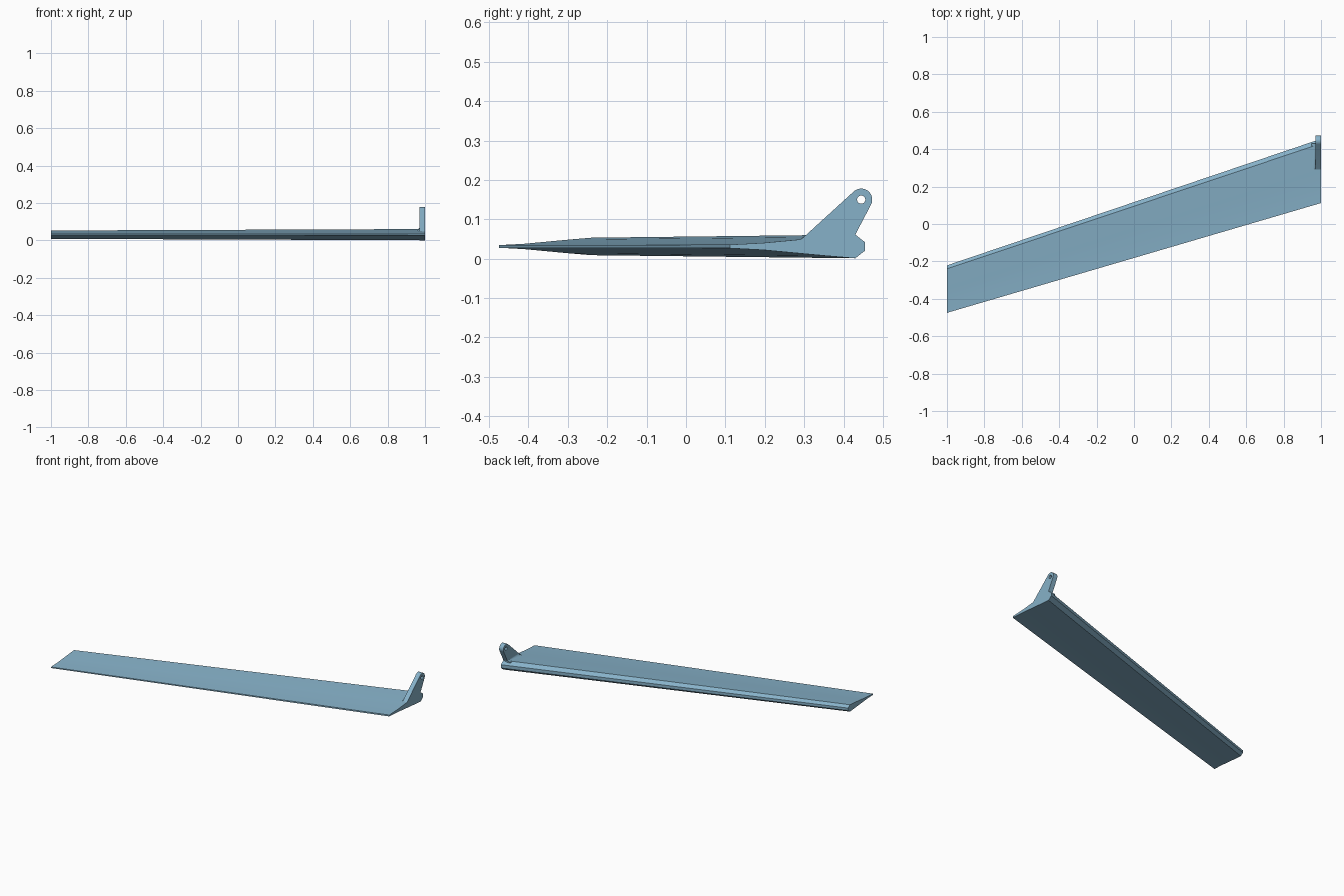
import bpy, bmesh, math

if "Cube" in bpy.data.objects:
    bpy.data.objects.remove(bpy.data.objects["Cube"])

paint = bpy.data.materials.new("steel_blue")
paint.diffuse_color = (0.24, 0.44, 0.58, 1)
paint.use_nodes = True
paint.node_tree.nodes["Principled BSDF"].inputs["Base Color"].default_value = paint.diffuse_color


def finish(bm, name):
    bmesh.ops.recalc_face_normals(bm, faces=bm.faces)
    me = bpy.data.meshes.new(name)
    bm.to_mesh(me)
    bm.free()
    me.materials.append(paint)
    ob = bpy.data.objects.new(name, me)
    bpy.context.collection.objects.link(ob)
    return ob


def loft(name, sections):
    """Join equal-length closed sections and cap both ends."""
    bm = bmesh.new()
    rings = [[bm.verts.new(p) for p in s] for s in sections]
    n = len(rings[0])
    for a, b in zip(rings, rings[1:]):
        for i in range(n):
            j = (i + 1) % n
            bm.faces.new((a[i], a[j], b[j], b[i]))
    bm.faces.new(rings[0])
    bm.faces.new(rings[-1])
    return finish(bm, name)


# Tapered swept blade: (distance from thin edge, half thickness) at the wide end
MID = 0.031
half = [(0, 0.0045), (0.085, 0.009), (0.165, 0.0165), (0.24, 0.0235),
        (0.318, 0.0300), (0.343, 0.0105)]


def blade_section(x, y0, s):
    top = [(x, y0 + d * s, MID + h * s) for d, h in half]
    return top + [(x, y, 2 * MID - z) for x, y, z in reversed(top)]


loft("blade", [blade_section(-1, -0.475, 0.74), blade_section(1, 0.112, 1)])

# Hinge bracket: flat plate with a round eye
cy, cz, r = 0.445, 0.15, 0.028
outline = [(0.43, 0.050), (0.29, 0.040), (0.288, 0.0475), (0.297, 0.053)]
outline = outline[::-1]
a0, a1 = math.radians(132), math.radians(-28)
arc = [(cy + r * math.cos(a0 + (a1 - a0) * i / 16),
        cz + r * math.sin(a0 + (a1 - a0) * i / 16)) for i in range(17)]
outline = [(0.43, 0.050), (0.29, 0.040), (0.288, 0.0475), (0.297, 0.053)] + arc + [(0.43, 0.061)]
eye = [(cy + 0.0105 * math.cos(i * math.pi / 10),
        cz + 0.0105 * math.sin(i * math.pi / 10)) for i in range(20)]
bm = bmesh.new()
for loop in (outline, eye):
    vs = [bm.verts.new((0.97, y, z)) for y, z in loop]
    for i in range(len(vs)):
        bm.edges.new((vs[i - 1], vs[i]))
bmesh.ops.triangle_fill(bm, edges=bm.edges[:], use_beauty=True)
bmesh.ops.dissolve_limit(bm, angle_limit=0.01, verts=bm.verts[:], edges=bm.edges[:])
geo = bmesh.ops.extrude_face_region(bm, geom=bm.faces[:])["geom"]
bmesh.ops.translate(bm, vec=(0.03, 0, 0),
                    verts=[g for g in geo if isinstance(g, bmesh.types.BMVert)])
bracket = finish(bm, "hinge_bracket")


# Concave fillet where the bracket meets the blade
def cove(y, z, h):
    pts = [(0.972, y, z - 0.006), (0.95, y, z - 0.006)]
    for i in range(7):
        t = i / 6 * math.pi / 2
        pts.append((0.95 + 0.021 * math.sin(t), y, z + h * (1 - math.cos(t))))
    return pts


loft("bracket_fillet", [cove(0.293, 0.0495, 0.002), cove(0.325, 0.053, 0.022),
                        cove(0.43, 0.0605, 0.008)])

# Smooth rounded parts, keep hard edges
for ob in bpy.context.collection.objects:
    ob.select_set(True)
bpy.context.view_layer.objects.active = bracket
bpy.ops.object.shade_smooth_by_angle(angle=math.radians(20))
